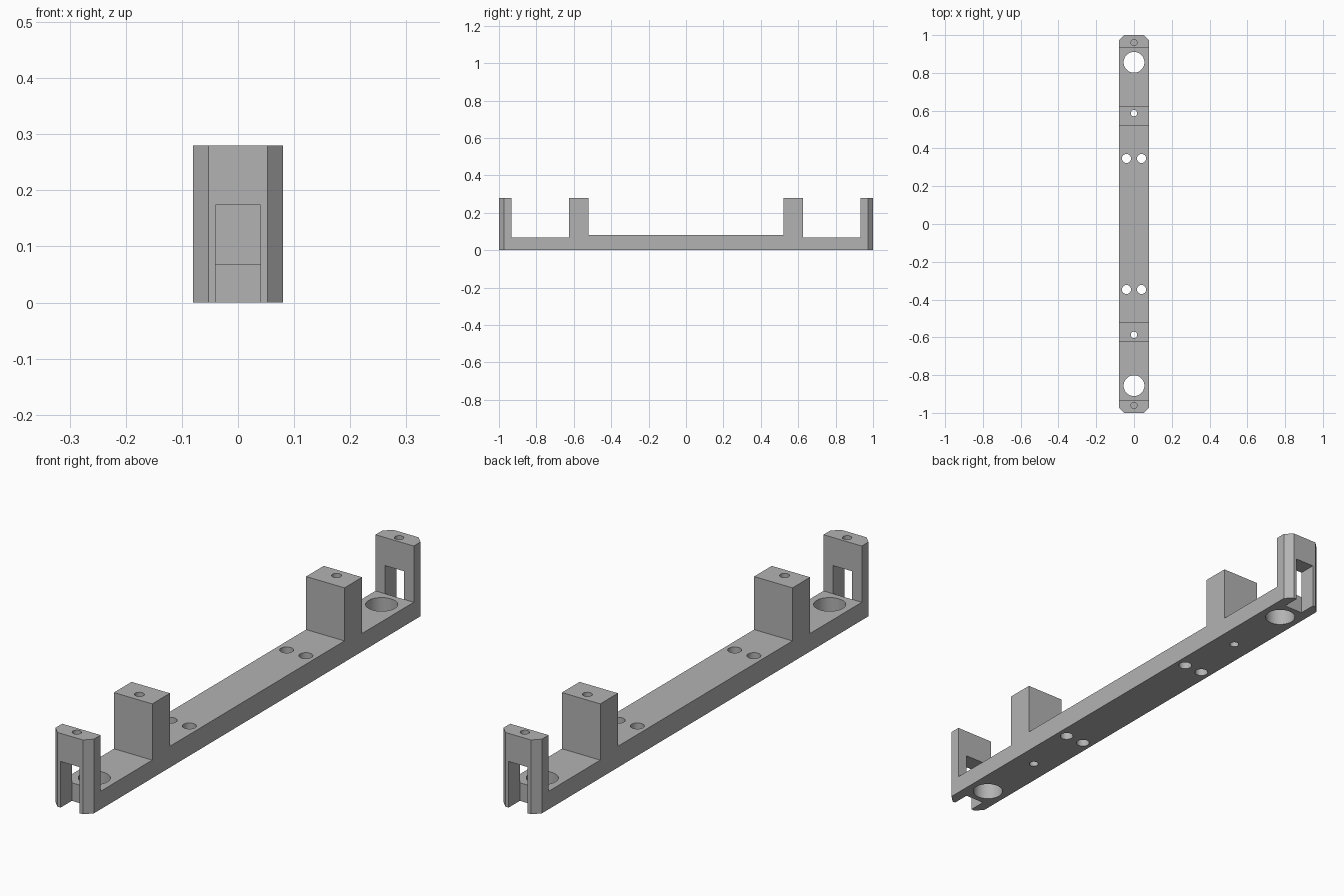
import bpy
import bmesh
import math

cube = bpy.data.objects.get("Cube")
if cube:
    bpy.data.objects.remove(cube, do_unlink=True)

# Material
grey = bpy.data.materials.new("light_grey")
grey.use_nodes = True
colour = (0.45, 0.45, 0.45, 1.0)
grey.diffuse_color = colour
grey.node_tree.nodes["Principled BSDF"].inputs["Base Color"].default_value = colour

HALF_W, TOP = 0.08, 0.28
WALL, CHAMFER = 0.933, 0.027


def prism(name, points, vector):
    """Extrude a flat polygon along a vector."""
    bm = bmesh.new()
    face = bm.faces.new([bm.verts.new(p) for p in points])
    out = bmesh.ops.extrude_face_region(bm, geom=[face])
    moved = [v for v in out["geom"] if isinstance(v, bmesh.types.BMVert)]
    bmesh.ops.translate(bm, verts=moved, vec=vector)
    bmesh.ops.recalc_face_normals(bm, faces=bm.faces)
    mesh = bpy.data.meshes.new(name)
    bm.to_mesh(mesh)
    bm.free()
    obj = bpy.data.objects.new(name, mesh)
    bpy.context.collection.objects.link(obj)
    mesh.materials.append(grey)
    return obj


def hole(x, y, radius, bottom=-0.1):
    """Round cutter running from the given height up past the top."""
    ring = [(x + radius * math.cos(math.tau * i / 48),
             y + radius * math.sin(math.tau * i / 48), bottom) for i in range(48)]
    return prism("hole_cutter", ring, (0, 0, 0.5))


# Side outline: end walls, recessed end floors, posts and middle beam
half = [(0.52, 0.08), (0.52, TOP), (0.625, TOP), (0.625, 0.068),
        (WALL, 0.068), (WALL, TOP), (1, TOP), (1, 0)]
outline = half + [(-y, z) for y, z in reversed(half)]
bracket = prism("mounting_bracket", [(-HALF_W, y, z) for y, z in outline],
                (2 * HALF_W, 0, 0))

cutters = []
for side in (-1, 1):
    # Open slot through each end wall
    slot = [(x, side * WALL, z) for x, z in
            ((-0.04, -0.1), (0.04, -0.1), (0.04, 0.174), (-0.04, 0.174))]
    cutters.append(prism("slot_cutter", slot, (0, side * 0.2, 0)))
    # Chamfered outer corners
    for s in (-1, 1):
        corner = [(s * (HALF_W - 2 * CHAMFER), side * (1 + CHAMFER), -0.1),
                  (s * (HALF_W + CHAMFER), side * (1 - 2 * CHAMFER), -0.1),
                  (s * (HALF_W + CHAMFER), side * (1 + CHAMFER), -0.1)]
        cutters.append(prism("corner_cutter", corner, (0, 0, 0.5)))
        # Paired holes in the middle beam
        cutters.append(hole(s * 0.04, side * 0.347, 0.024))
    # Large end hole, post hole and blind wall hole
    cutters.append(hole(0, side * 0.856, 0.055))
    cutters.append(hole(0, side * 0.587, 0.017))
    cutters.append(hole(0, side * 0.96, 0.016, 0.21))

# Cut everything and apply the result
for cutter in cutters:
    cutter.hide_render = True
    mod = bracket.modifiers.new("cut", "BOOLEAN")
    mod.operation = "DIFFERENCE"
    mod.solver = "EXACT"
    mod.object = cutter
bpy.context.view_layer.update()
evaluated = bracket.evaluated_get(bpy.context.evaluated_depsgraph_get())
result = bpy.data.meshes.new_from_object(evaluated)
bracket.modifiers.clear()
bracket.data = result
for cutter in cutters:
    bpy.data.objects.remove(cutter, do_unlink=True)

# Smooth hole walls, sharp edges elsewhere
bpy.ops.object.select_all(action="DESELECT")
bracket.select_set(True)
bpy.context.view_layer.objects.active = bracket
bpy.ops.object.shade_smooth_by_angle(angle=math.radians(30))
